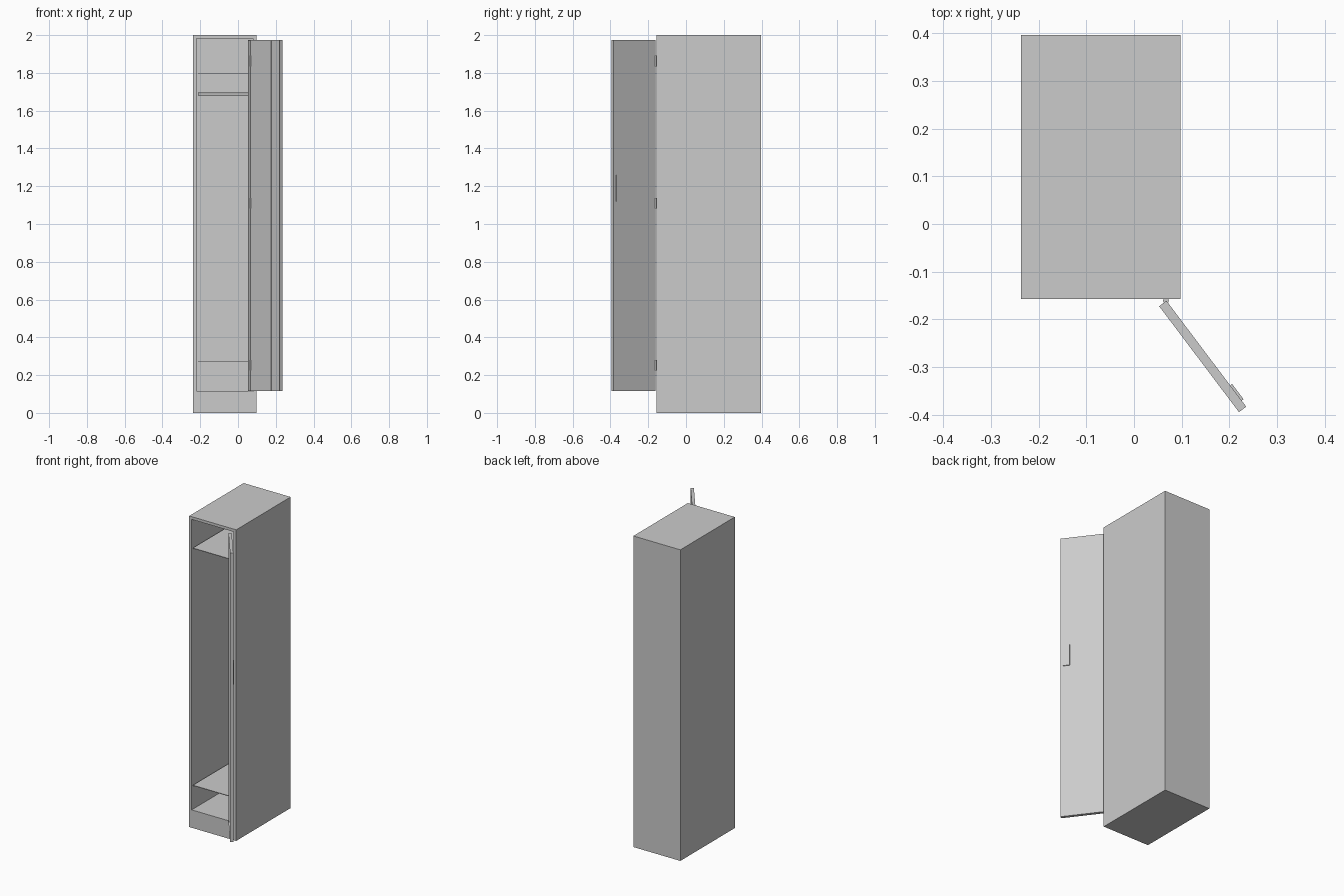
import bpy
import bmesh
import math
from mathutils import Matrix, Vector

old = bpy.data.objects.get("Cube")
if old:
    bpy.data.objects.remove(old, do_unlink=True)

grey = bpy.data.materials.new("light grey steel")
grey.use_nodes = True
COLOUR = (0.6, 0.6, 0.6, 1)
grey.diffuse_color = COLOUR
grey.node_tree.nodes["Principled BSDF"].inputs["Base Color"].default_value = COLOUR


def finish(name, bm, matrix=None):
    bmesh.ops.recalc_face_normals(bm, faces=bm.faces)
    mesh = bpy.data.meshes.new(name)
    bm.to_mesh(mesh)
    bm.free()
    mesh.materials.append(grey)
    obj = bpy.data.objects.new(name, mesh)
    if matrix:
        obj.matrix_world = matrix
    bpy.context.collection.objects.link(obj)
    return obj


def box_mesh(lo, hi):
    lo, hi = Vector(lo), Vector(hi)
    bm = bmesh.new()
    bmesh.ops.create_cube(bm, size=1)
    for v in bm.verts:
        v.co = (lo + hi) / 2 + v.co * (hi - lo)
    return bm


def box(name, lo, hi, matrix=None):
    return finish(name, box_mesh(lo, hi), matrix)


def facing(bm, direction):
    bm.normal_update()
    return max(bm.faces, key=lambda f: f.normal.dot(Vector(direction)))


def hollow(bm, direction, border, depth):
    """Inset the face looking along direction and push it inwards."""
    face = facing(bm, direction)
    bmesh.ops.inset_individual(bm, faces=[face], thickness=border)
    return face, lambda: push(bm, face, Vector(direction) * -depth)


def push(bm, face, offset):
    new = bmesh.ops.extrude_discrete_faces(bm, faces=[face])["faces"][0]
    bmesh.ops.translate(bm, verts=new.verts, vec=offset)


# Cabinet shell with a taller plinth below the opening
LEFT, RIGHT, FRONT, BACK = 0.097, -0.237, -0.157, 0.396
WALL, FLOOR = 0.025, 0.115
shell = box_mesh((RIGHT, FRONT, 0), (LEFT, BACK, 2))
opening, sink = hollow(shell, (0, -1, 0), WALL, BACK - FRONT - 0.01)
for v in opening.verts:
    if v.co.z < 1:
        v.co.z = FLOOR
sink()
finish("cabinet_shell", shell)

# Shelves
inner = (RIGHT + WALL, LEFT - WALL)
for name, z in (("upper_shelf", 1.8), ("lower_shelf", 0.275)):
    box(name, (inner[0], FRONT + 0.002, z - 0.004), (inner[1], BACK - 0.01, z))

# Hanging rail
bm = bmesh.new()
bmesh.ops.create_cone(bm, cap_ends=True, segments=16, radius1=0.008, radius2=0.008,
                      depth=inner[1] - inner[0])
rail = finish("hanging_rail", bm, Matrix.Translation((sum(inner) / 2, 0.14, 1.687))
              @ Matrix.Rotation(math.pi / 2, 4, 'Y'))

# Open door: a shallow pan, in its own frame (x along width, +y outer face)
WIDTH, THICK, TOP = 0.278, 0.019, 1.973
door_frame = Matrix.Translation((0.068, -0.161, 0)) @ Matrix.Rotation(math.radians(-53), 4, 'Z')
pan = box_mesh((0, -THICK, FLOOR), (WIDTH, 0, TOP))
_, sink = hollow(pan, (0, -1, 0), 0.003, THICK - 0.003)
sink()
finish("door", pan, door_frame)

# Stiffening strip on the inside of the door
box("door_stiffener", (0.1, -0.005, FLOOR + 0.003), (0.186, -0.003, TOP - 0.003), door_frame)

# Handle plate on the outside of the door
handle = box_mesh((0.222, -0.001, 1.12), (0.262, 0.005, 1.26))
finish("door_handle", handle, door_frame)

# Hinges
for name, z in (("lower_hinge", 0.253), ("middle_hinge", 1.11), ("upper_hinge", 1.863)):
    bm = bmesh.new()
    bmesh.ops.create_cone(bm, cap_ends=True, segments=12, radius1=0.006, radius2=0.006,
                          depth=0.056)
    finish(name, bm, Matrix.Translation((0.067, -0.161, z)))

# Smooth the round parts, keeping their end rims sharp
bpy.ops.object.select_all(action='DESELECT')
for obj in bpy.context.collection.objects:
    if obj.name.endswith(("hinge", "rail")):
        obj.select_set(True)
        bpy.context.view_layer.objects.active = obj
bpy.ops.object.shade_smooth_by_angle(angle=math.radians(40))
